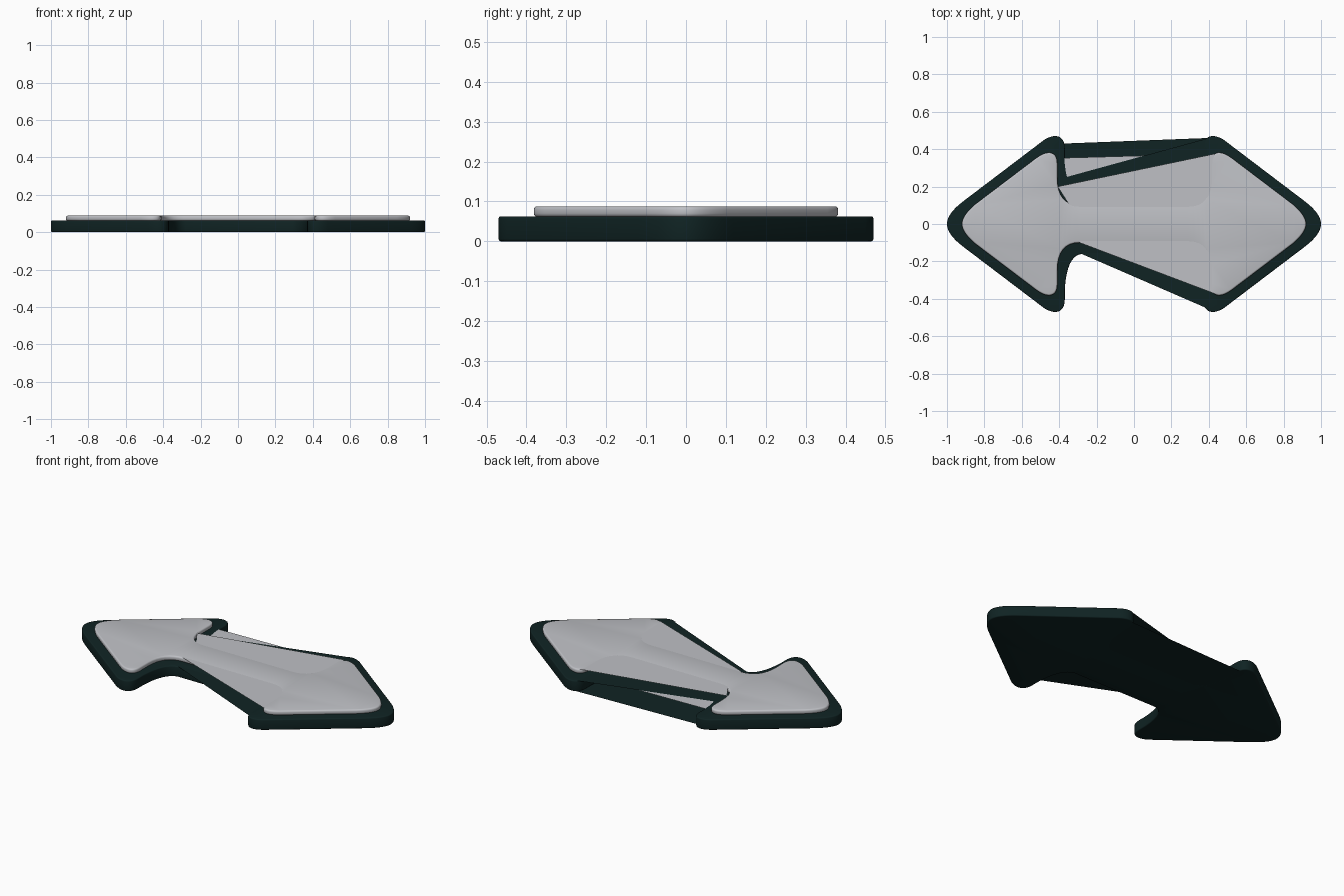
import bpy, bmesh

if "Cube" in bpy.data.objects:
    bpy.data.objects.remove(bpy.data.objects["Cube"])

def material(name, rgb):
    m = bpy.data.materials.new(name)
    m.diffuse_color = (*rgb, 1)
    m.use_nodes = True
    m.node_tree.nodes["Principled BSDF"].inputs["Base Color"].default_value = m.diffuse_color
    return m

DARK = material("dark green black", (0.005, 0.017, 0.017))
GREY = material("light grey", (0.52, 0.53, 0.56))

def arc(p0, c, p1, n=8):
    """Quadratic curve points."""
    out = []
    for i in range(n + 1):
        t = i / n
        out.append(tuple((1-t)**2*a + 2*t*(1-t)*b + t*t*d for a, b, d in zip(p0, c, p1)))
    return out

def outline(arcs):
    """Mirror a quarter outline into a full double-headed arrow."""
    quarter = []
    for a in arcs:
        for p in arc(*a):
            if not quarter or p != quarter[-1]:
                quarter.append(p)
    top = quarter + [(-x, y) for x, y in reversed(quarter)]
    return top + [(x, -y) for x, y in reversed(top[1:-1])]

def add_object(name, bm, mat):
    me = bpy.data.meshes.new(name)
    bm.to_mesh(me)
    bm.free()
    me.materials.append(mat)
    ob = bpy.data.objects.new(name, me)
    bpy.context.collection.objects.link(ob)
    return ob

def plate(name, pts, z0, z1, bevel, mat):
    bm = bmesh.new()
    f = bm.faces.new([bm.verts.new((x, y, z0)) for x, y in pts])
    ext = bmesh.ops.extrude_face_region(bm, geom=[f])
    vs = [v for v in ext["geom"] if isinstance(v, bmesh.types.BMVert)]
    bmesh.ops.translate(bm, verts=vs, vec=(0, 0, z1 - z0))
    bmesh.ops.recalc_face_normals(bm, faces=bm.faces)
    # round the upper and lower rims
    rims = [e for e in bm.edges if abs(e.verts[0].co.z - e.verts[1].co.z) < 1e-6]
    bmesh.ops.bevel(bm, geom=rims, offset=bevel, segments=3, profile=0.5, affect='EDGES')
    bmesh.ops.triangulate(bm, faces=[f for f in bm.faces if len(f.verts) > 4])
    ob = add_object(name, bm, mat)
    bpy.context.view_layer.objects.active = ob
    ob.select_set(True)
    bpy.ops.object.shade_smooth_by_angle(angle=0.6)
    ob.select_set(False)

def web(name, pts, z, up, mat):
    """Thin sheet spanning the notch between the two heads."""
    bm = bmesh.new()
    f = bm.faces.new([bm.verts.new((x, y, z)) for x, y in pts])
    f.normal_update()
    if (f.normal.z > 0) != up:
        f.normal_flip()
    add_object(name, bm, mat)

# Dark base plate
base = outline([((-1, 0), (-1, .055), (-.915, .12)),
                ((-.48, .45), (-.44, .475), (-.41, .469)),
                ((-.41, .469), (-.37, .46), (-.37, .40)),
                ((-.37, .35), (-.36, .17), (-.28, .16))])
plate("base_plate", base, 0, .0625, .006, DARK)

# Grey raised face
face = outline([((-.92, 0), (-.92, .045), (-.85, .105)),
                ((-.52, .355), (-.47, .39), (-.44, .379)),
                ((-.44, .379), (-.41, .37), (-.41, .32)),
                ((-.41, .25), (-.41, .10), (-.29, .10))])
plate("raised_face", face, .061, .088, .009, GREY)

# Webs of the base
web("base_front_web", [(-.28, -.16), (.40, -.455), (.45, -.3), (.28, -.05), (-.28, -.05)], .0622, True, DARK)
web("base_back_web", [(-.365, .25), (.40, .46), (.45, .3), (.28, .05), (-.28, .05)], .0622, True, DARK)
web("base_lower_web", [(-.38, .43), (.40, .46), (.45, .3), (.28, .05), (-.28, .05), (-.42, .3)], .0003, False, DARK)

# Webs of the raised face
web("face_front_web", [(-.29, -.10), (.43, -.372), (.48, -.25), (.3, -.03), (-.3, -.03)], .0878, True, GREY)
web("face_back_web", [(-.408, .20), (.43, .375), (.48, .25), (.3, .03), (-.3, .03)], .0878, True, GREY)
web("face_lower_web", [(-.42, .352), (.43, .376), (.48, .25), (.3, .03), (-.3, .03), (-.43, .25)], .0613, True, GREY)
